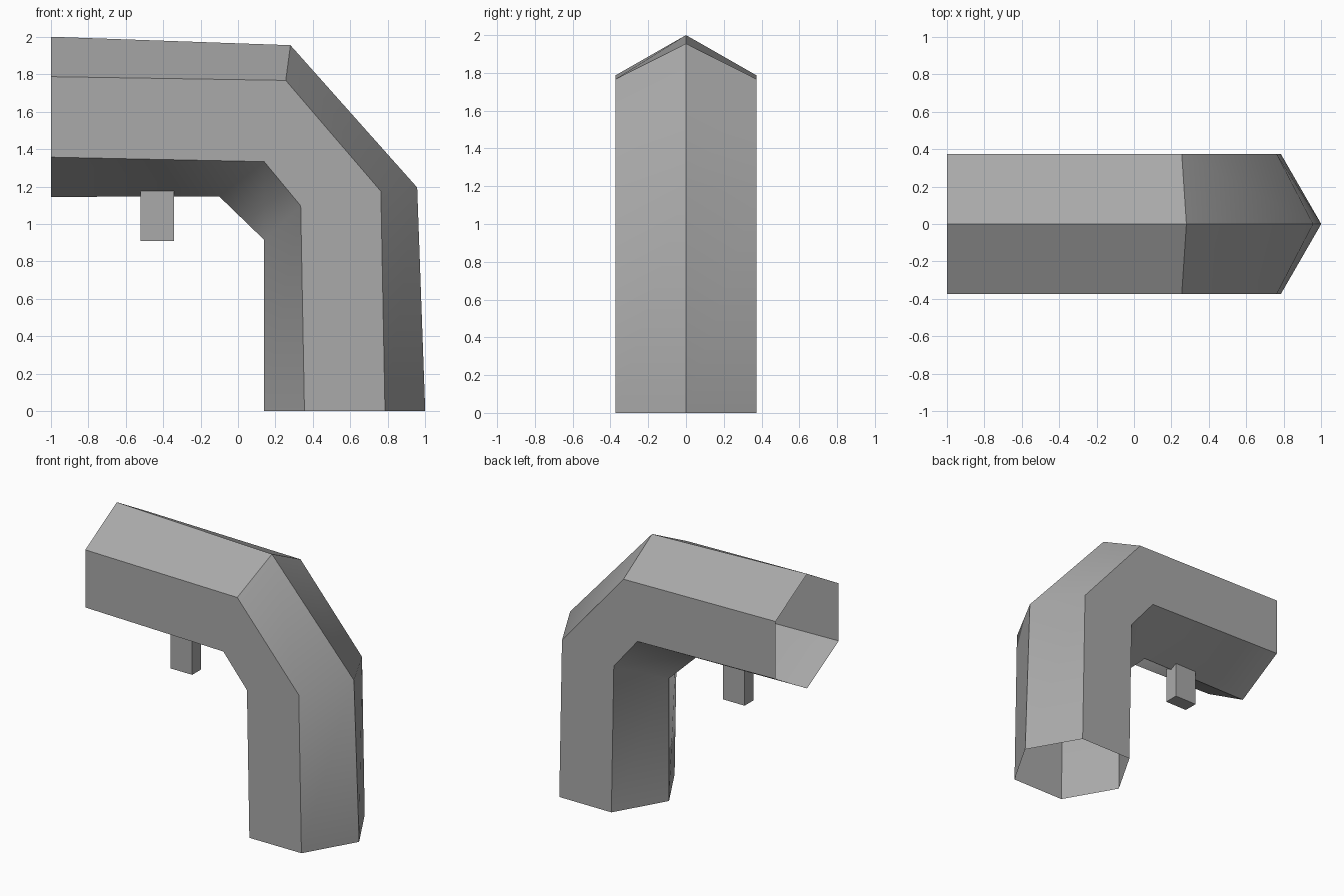
import bpy, bmesh

if "Cube" in bpy.data.objects:
    bpy.data.objects.remove(bpy.data.objects["Cube"], do_unlink=True)

# One plain grey for everything
grey = bpy.data.materials.new("plain grey")
grey.use_nodes = True
colour = (0.4, 0.4, 0.4, 1)
grey.diffuse_color = colour
grey.node_tree.nodes["Principled BSDF"].inputs["Base Color"].default_value = colour


def finish(bm, name):
    bmesh.ops.recalc_face_normals(bm, faces=bm.faces[:])
    mesh = bpy.data.meshes.new(name)
    bm.to_mesh(mesh)
    bm.free()
    mesh.materials.append(grey)
    obj = bpy.data.objects.new(name, mesh)
    bpy.context.collection.objects.link(obj)
    return obj


# Bent hexagonal pipe, open at both ends.
# Each station gives (x, z) of outer ridge, outer edge, inner edge, inner ridge.
HALF_WIDTH = 0.373
stations = [
    [(-1, 2), (-1, 1.787), (-1, 1.357), (-1, 1.145)],
    [(0.28, 1.955), (0.255, 1.767), (0.14, 1.333), (-0.1, 1.147)],
    [(0.957, 1.195), (0.763, 1.175), (0.335, 1.097), (0.14, 0.915)],
    [(1, 0), (0.785, 0), (0.355, 0), (0.14, 0)],
]
bm = bmesh.new()
rings = []
for top, outer, inner, bottom in stations:
    loop = [(top, 0), (outer, -1), (inner, -1), (bottom, 0), (inner, 1), (outer, 1)]
    rings.append([bm.verts.new((x, side * HALF_WIDTH, z)) for (x, z), side in loop])
for a, b in zip(rings, rings[1:]):
    for i in range(6):
        j = (i + 1) % 6
        face = bm.faces.new((a[i], a[j], b[j], b[i]))
        face.smooth = True

# Long edges and the outer upper joint stay sharp; the other joints blend
for a, b in zip(rings, rings[1:]):
    for i in range(6):
        bm.edges.get((a[i], b[i])).smooth = False
for i in (1, 5):
    bm.edges.get((rings[1][0], rings[1][i])).smooth = False
finish(bm, "bent_pipe")

# Small block hanging under the pipe
bm = bmesh.new()
bmesh.ops.create_cube(bm, size=1)
bmesh.ops.scale(bm, vec=(0.18, 0.106, 0.27), verts=bm.verts[:])
bmesh.ops.translate(bm, vec=(-0.431, 0, 1.043), verts=bm.verts[:])
finish(bm, "hanging_block")
